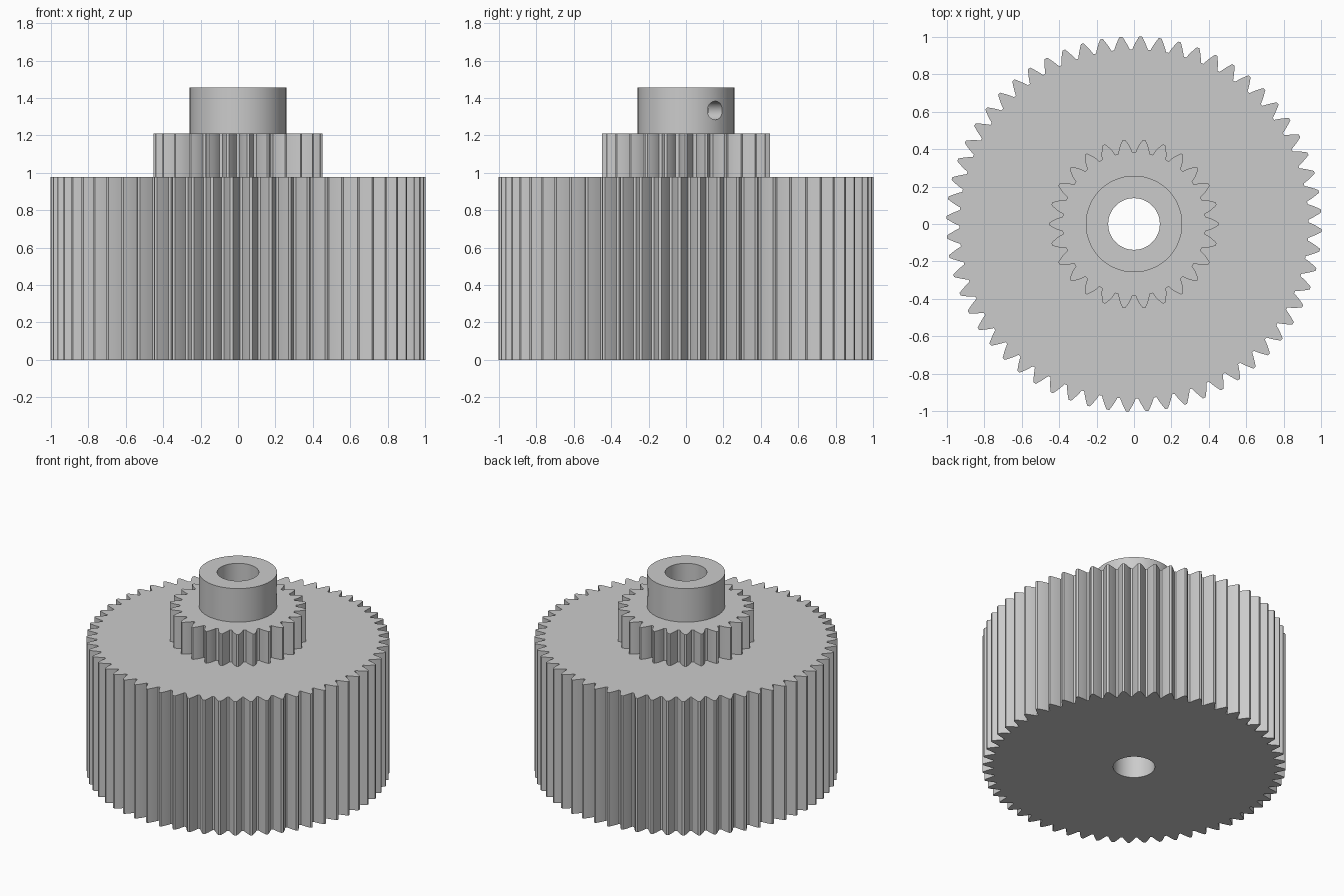
import bpy
import bmesh
from math import pi, cos, sin, tan, acos, sqrt, radians
from mathutils import Matrix

cube = bpy.data.objects.get("Cube")
if cube:
    bpy.data.objects.remove(cube, do_unlink=True)

grey = bpy.data.materials.new("plain grey")
grey.use_nodes = True
grey.diffuse_color = (0.6, 0.6, 0.6, 1)
grey.node_tree.nodes["Principled BSDF"].inputs["Base Color"].default_value = (0.6, 0.6, 0.6, 1)

MODULE = 0.03235
PRESSURE = radians(28)
BORE = 0.138


def polar(r, a):
    return (r * cos(a), r * sin(a))


def circle(r, n=96):
    return [polar(r, 2 * pi * i / n) for i in range(n)]


def involute(a):
    return tan(a) - a


def gear_outline(teeth, phase, steps=4):
    """Outline of a spur gear with involute flanks; phase is the angle of one tooth."""
    pitch = teeth * MODULE / 2
    base = pitch * cos(PRESSURE)
    tip, root = pitch + MODULE, pitch - 1.15 * MODULE
    flank = []
    for i in range(steps + 1):
        r = root + (tip - root) * i / steps
        half = pi / (2 * teeth) + involute(PRESSURE) - involute(acos(min(1, base / r)))
        flank.append((r, half))
    tooth = [(r, -h) for r, h in flank] + [(r, h) for r, h in reversed(flank)]
    return [polar(r, phase + 2 * pi * k / teeth + a) for k in range(teeth) for r, a in tooth]


def bored_prism(name, outline, z0, z1):
    """Extrude an outline upward with the shaft bore left open through it."""
    bm = bmesh.new()
    rims = {0: [], 1: []}
    for loop in (outline, circle(BORE)):
        rings = [[bm.verts.new((x, y, z)) for x, y in loop] for z in (z0, z1)]
        n = len(loop)
        for i in range(n):
            j = (i + 1) % n
            bm.faces.new((rings[0][i], rings[0][j], rings[1][j], rings[1][i]))
            for k in (0, 1):
                rims[k].append(bm.edges.get((rings[k][i], rings[k][j])))
    for edges in rims.values():
        bmesh.ops.triangle_fill(bm, edges=edges, use_beauty=True)
    bmesh.ops.recalc_face_normals(bm, faces=bm.faces)
    return finish(name, bm)


def finish(name, bm):
    mesh = bpy.data.meshes.new(name)
    bm.to_mesh(mesh)
    bm.free()
    mesh.materials.append(grey)
    obj = bpy.data.objects.new(name, mesh)
    bpy.context.collection.objects.link(obj)
    return obj


def activate(obj):
    bpy.ops.object.select_all(action='DESELECT')
    obj.select_set(True)
    bpy.context.view_layer.objects.active = obj


# Wide lower gear, small pinion and collar stacked on one bore
large_gear = bored_prism("large_gear", gear_outline(60, radians(-2)), 0, 0.977)
small_gear = bored_prism("small_gear", gear_outline(26, 0), 0.977, 1.21)
collar = bored_prism("collar", circle(0.258), 1.21, 1.455)

# Set screw hole through one wall of the collar
bm = bmesh.new()
place = (Matrix.Rotation(radians(37.5), 4, 'Z') @ Matrix.Translation((0.2, 0, 1.333))
         @ Matrix.Rotation(pi / 2, 4, 'Y'))
bmesh.ops.create_cone(bm, cap_ends=True, segments=32, radius1=0.05, radius2=0.05,
                      depth=0.24, matrix=place)
cutter = finish("screw_hole_cutter", bm)
cutter.hide_render = True
activate(collar)
cut = collar.modifiers.new("screw_hole", 'BOOLEAN')
cut.operation = 'DIFFERENCE'
cut.solver = 'EXACT'
cut.object = cutter
bpy.ops.object.modifier_apply(modifier=cut.name)
bpy.data.objects.remove(cutter, do_unlink=True)

# Round walls smooth, tooth and rim edges crisp
for part in (large_gear, small_gear, collar):
    activate(part)
    bpy.ops.object.shade_smooth_by_angle(angle=radians(20))
